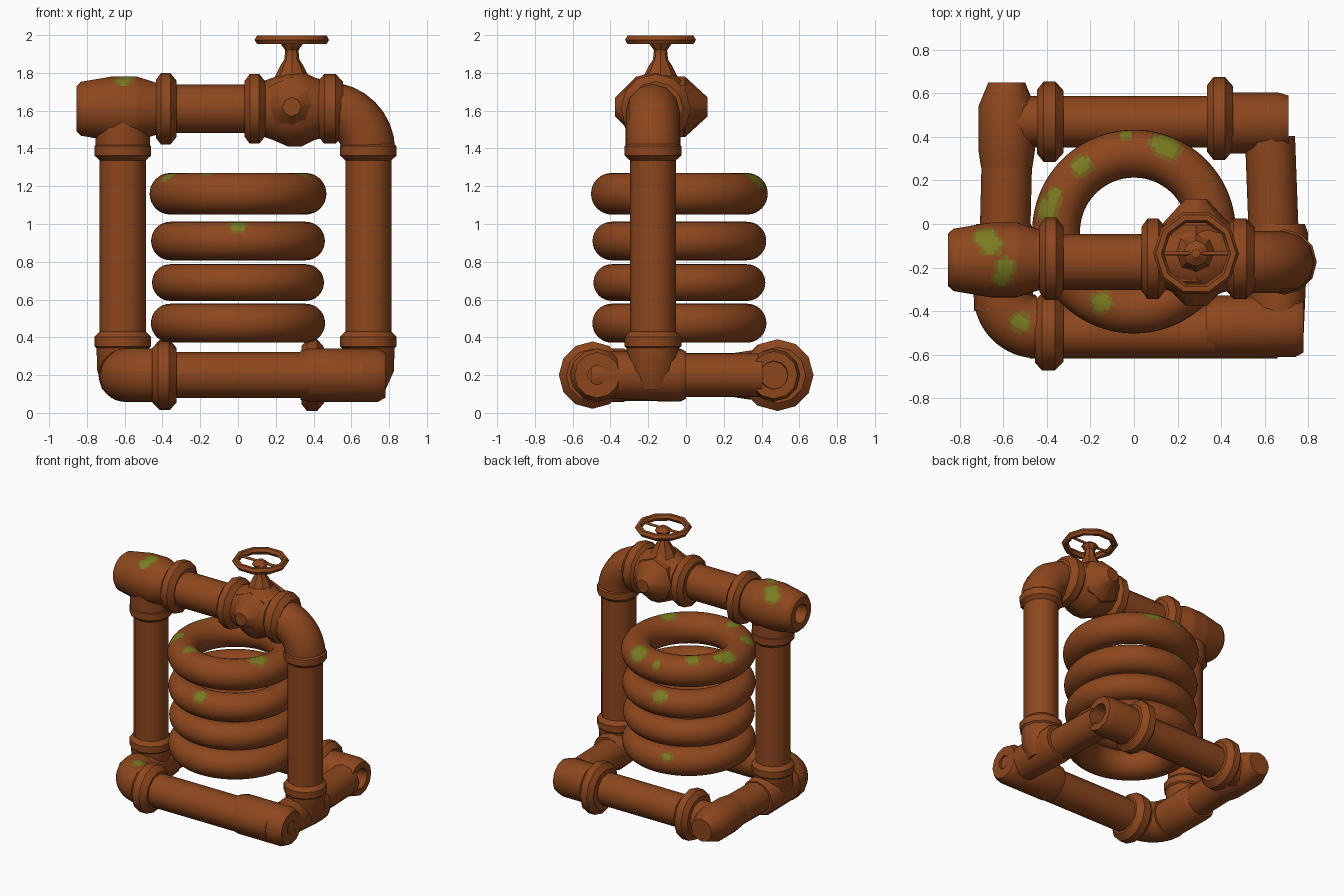
import bpy, bmesh, math
from mathutils import Vector

if "Cube" in bpy.data.objects:
    bpy.data.objects.remove(bpy.data.objects["Cube"])


def material(name, rgb):
    m = bpy.data.materials.new(name)
    m.diffuse_color = (*rgb, 1)
    m.use_nodes = True
    m.node_tree.nodes["Principled BSDF"].inputs["Base Color"].default_value = m.diffuse_color
    return m


RUST = material("rust brown", (0.268, 0.063, 0.0125))
MOSS = material("moss green", (0.19, 0.20, 0.014))
EDGE = material("mossy brown", (0.20, 0.12, 0.013))

# moss patches: x, y, z, radius
SPOTS = [(0.15, 0.37, 1.25, 0.075), (-0.24, 0.27, 1.26, 0.05), (-0.40, 0.07, 1.25, 0.055),
         (-0.37, 0.13, 1.26, 0.04), (-0.15, -0.36, 1.26, 0.05), (-0.04, 0.43, 1.23, 0.04),
         (-0.36, -0.22, 1.25, 0.055), (0.31, -0.22, 1.26, 0.065),
         (0.0, -0.46, 1.0, 0.05), (-0.06, 0.40, 0.99, 0.06), (-0.12, 0.41, 0.55, 0.045),
         (-0.69, -0.04, 1.75, 0.06), (-0.66, -0.09, 1.77, 0.055), (-0.59, -0.2, 1.78, 0.047),
         (-0.61, -0.25, 1.75, 0.045), (-0.52, -0.45, 0.34, 0.045)]


def moss_index(c):
    q = min((c - Vector(s[:3])).length / s[3] for s in SPOTS)
    return 1 if q < 0.82 else 2 if q < 1.1 else 0


def finish(name, verts, faces):
    me = bpy.data.meshes.new(name)
    me.from_pydata(verts, [], faces)
    for m in (RUST, MOSS, EDGE):
        me.materials.append(m)
    bm = bmesh.new()
    bm.from_mesh(me)
    bmesh.ops.remove_doubles(bm, verts=bm.verts, dist=1e-5)
    bmesh.ops.recalc_face_normals(bm, faces=bm.faces)
    for f in bm.faces:
        f.material_index = moss_index(f.calc_center_median())
    bm.to_mesh(me)
    bm.free()
    ob = bpy.data.objects.new(name, me)
    bpy.context.collection.objects.link(ob)
    bpy.ops.object.select_all(action='DESELECT')
    bpy.context.view_layer.objects.active = ob
    ob.select_set(True)
    bpy.ops.object.shade_smooth_by_angle(angle=math.radians(35))
    return ob


def loft(name, centres, dirs, radii, n=12, loop=False):
    """Skin circles along a path; a radius of 0 closes an end."""
    verts, faces = [], []
    for c, d, r in zip(centres, dirs, radii):
        d = Vector(d).normalized()
        if abs(d.y) < 0.01 and not loop:     # paths in the xz plane keep one frame
            u = Vector((0, 1, 0))
        else:
            u = d.cross(Vector((0, 0, 1))).normalized()
        v = d.cross(u)
        for i in range(n):
            a = math.tau * i / n
            verts.append(Vector(c) + u * (r * math.cos(a)) + v * (r * math.sin(a)))
    k = len(centres)
    for j in range(k if loop else k - 1):
        for i in range(n):
            a, b, q = j * n, ((j + 1) % k) * n, (i + 1) % n
            faces.append((a + i, a + q, b + q, b + i))
    return finish(name, verts, faces)


def lathe(name, origin, axis, prof, n=12, step=9):
    """Turn (distance, radius) pairs round an axis."""
    o, d = Vector(origin), Vector(axis).normalized()
    pts = [prof[0]]
    for p, q in zip(prof, prof[1:]):
        m = max(1, math.ceil(abs(q[0] - p[0]) / step))
        pts += [(p[0] + (q[0] - p[0]) * i / m, p[1] + (q[1] - p[1]) * i / m)
                for i in range(1, m + 1)]
    return loft(name, [o + d * t for t, r in pts], [d] * len(pts), [r for t, r in pts], n)


def pipe(name, a, b, r):
    a, b = Vector(a), Vector(b)
    L = (b - a).length
    lathe(name, a, b - a, [(0, 0), (0, r), (L, r), (L, 0)])


def collar(name, c, axis, r, w=0.11):
    h = w / 2
    lathe(name, c, axis, [(-h, 0), (-h, r * .8), (-h * .5, r), (h * .4, r), (h, r * .78), (h, 0)])


def bend(name, corner, a, b, r, rad, n=12, steps=8):
    """Quarter-turn elbow at a corner, with arms towards a and b."""
    c, a, b = Vector(corner), Vector(a), Vector(b)
    pts, dirs = [], []
    for i in range(steps + 1):
        t = math.pi / 2 * i / steps
        pts.append(c + a * rad * (1 - math.sin(t)) + b * rad * (1 - math.cos(t)))
        dirs.append(-a * math.cos(t) + b * math.sin(t))
    loft(name, [pts[0]] + pts + [pts[-1]], [dirs[0]] + dirs + [dirs[-1]],
         [0] + [r] * (steps + 1) + [0], n)


X, Y, Z = (1, 0, 0), (0, 1, 0), (0, 0, 1)
LX, RX, VY, TZ, BZ = -0.61, 0.69, -0.175, 1.61, 0.2

# upright pipes with their collars and feet
for side, x in (("left", LX), ("right", RX)):
    pipe(side + "_upright_pipe", (x, VY, BZ), (x, VY, 1.5), 0.122)
    collar(side + "_upper_collar", (x, VY, 1.39), Z, 0.15)
    collar(side + "_lower_collar", (x, VY, 0.38), Z, 0.15)
    lathe(side + "_upright_foot", (x, VY, BZ), Z,
          [(-0.08, 0), (-0.08, 0.09), (0.02, 0.135), (0.17, 0.14), (0.17, 0)])

# top pipe, left tee with open end, right elbow
pipe("top_pipe", (-0.6, VY, TZ), (0.5, VY, TZ), 0.128)
lathe("top_left_tee", (0, -0.165, TZ), X,
      [(-0.74, 0), (-0.74, 0.065), (-0.855, 0.07), (-0.855, 0.12), (-0.83, 0.143), (-0.66, 0.172),
       (-0.54, 0.172), (-0.44, 0.14), (-0.38, 0.14), (-0.38, 0)], 48, 0.018)
lathe("top_left_tee_branch", (LX, VY, 1.4), Z, [(0, 0), (0, 0.145), (0.2, 0.145), (0.2, 0)])
bend("top_right_elbow", (RX, VY, TZ), (-1, 0, 0), (0, 0, -1), 0.142, 0.22)
collar("top_left_collar", (-0.38, -0.16, TZ), X, 0.19)
collar("top_middle_collar", (0.09, -0.16, TZ), X, 0.185)
collar("top_right_collar", (0.49, -0.16, TZ), X, 0.185, 0.13)

# valve body, bonnet, stem and handwheel
VX, WY = 0.285, -0.135
lathe("valve_body", (VX, WY - 0.015, TZ), X,
      [(-0.2, 0), (-0.2, 0.13), (-0.1, 0.165), (-0.02, 0.2), (0.05, 0.2), (0.12, 0.165),
       (0.2, 0.145), (0.2, 0)], 12)
lathe("valve_side_boss", (VX, WY, TZ + 0.01), Y,
      [(-0.24, 0), (-0.24, 0.05), (-0.13, 0.16), (0.13, 0.16), (0.25, 0.05), (0.25, 0)], 8)
lathe("valve_bonnet", (VX, WY, 0), Z,
      [(1.6, 0), (1.6, 0.17), (1.7, 0.14), (1.76, 0.1), (1.84, 0.06), (1.87, 0.04),
       (1.92, 0.035), (1.955, 0.06), (1.985, 0.02), (1.985, 0)], 8)
ring = [math.tau * i / 10 for i in range(10)]
loft("handwheel_rim", [(VX + 0.172 * math.cos(a), WY + 0.172 * math.sin(a), 1.975) for a in ring],
     [(-math.sin(a), math.cos(a), 0) for a in ring], [0.025] * 10, 6, True)
pipe("handwheel_spoke", (VX - 0.16, WY, 1.968), (VX + 0.16, WY, 1.968), 0.009)

# four stacked rings of the coil
N = 110
ring = [math.tau * i / N for i in range(N)]
for k, (z, r) in enumerate(((0.475, 0.103), (0.69, 0.097), (0.91, 0.102), (1.16, 0.11))):
    loft("coil_ring_%d" % (k + 1),
         [(0.358 * math.cos(a), 0.358 * math.sin(a) - 0.035, z) for a in ring],
         [(-math.sin(a), math.cos(a), 0.0) for a in ring], [r] * N, 32, True)

# base frame pipes
FY, BY = -0.495, 0.47
pipe("base_front_pipe", (-0.48, FY, BZ), (0.66, FY, BZ), 0.122)
pipe("base_back_pipe", (-0.56, BY, BZ), (0.6, BY, BZ), 0.118)
pipe("base_left_pipe", (-0.6, -0.35, BZ), (-0.58, BY, BZ), 0.116)
pipe("base_right_pipe", (0.655, -0.4, BZ), (0.625, 0.4, BZ), 0.115)

# front left corner: elbow and collar
bend("front_left_elbow", (-0.595, FY + 0.02, BZ), X, Y, 0.142, 0.15, 32, 16)
collar("front_left_collar", (-0.39, FY, BZ), X, 0.178, 0.13)

# front right corner: tee with an open end
lathe("front_right_tee", (0, -0.47, BZ), X,
      [(0.33, 0), (0.33, 0.13), (0.38, 0.142), (0.74, 0.142), (0.78, 0.12), (0.78, 0.05),
       (0.66, 0.05), (0.66, 0)])
lathe("front_right_tee_side", (0.66, 0, BZ), Y,
      [(-0.5, 0), (-0.5, 0.12), (-0.04, 0.14), (0, 0.125), (0, 0)])

# tee under the left upright
lathe("left_upright_tee", (-0.6, 0, BZ), Y,
      [(-0.4, 0), (-0.4, 0.135), (-0.03, 0.14), (0, 0.125), (0, 0)])

# back left corner: fitting and collar
lathe("back_left_fitting", (-0.585, 0, BZ), Y,
      [(0.26, 0), (0.26, 0.118), (0.34, 0.13), (0.54, 0.13), (0.65, 0.085), (0.65, 0)])
collar("back_left_collar", (-0.385, BY, BZ), X, 0.185, 0.12)

# back right corner: fitting with an open end and a large collar
lathe("back_right_fitting", (0, 0.465, BZ), X,
      [(0.36, 0), (0.36, 0.14), (0.66, 0.14), (0.71, 0.125), (0.71, 0.075), (0.5, 0.07), (0.5, 0)])
collar("back_right_collar", (0.395, 0.485, BZ), X, 0.19, 0.12)
